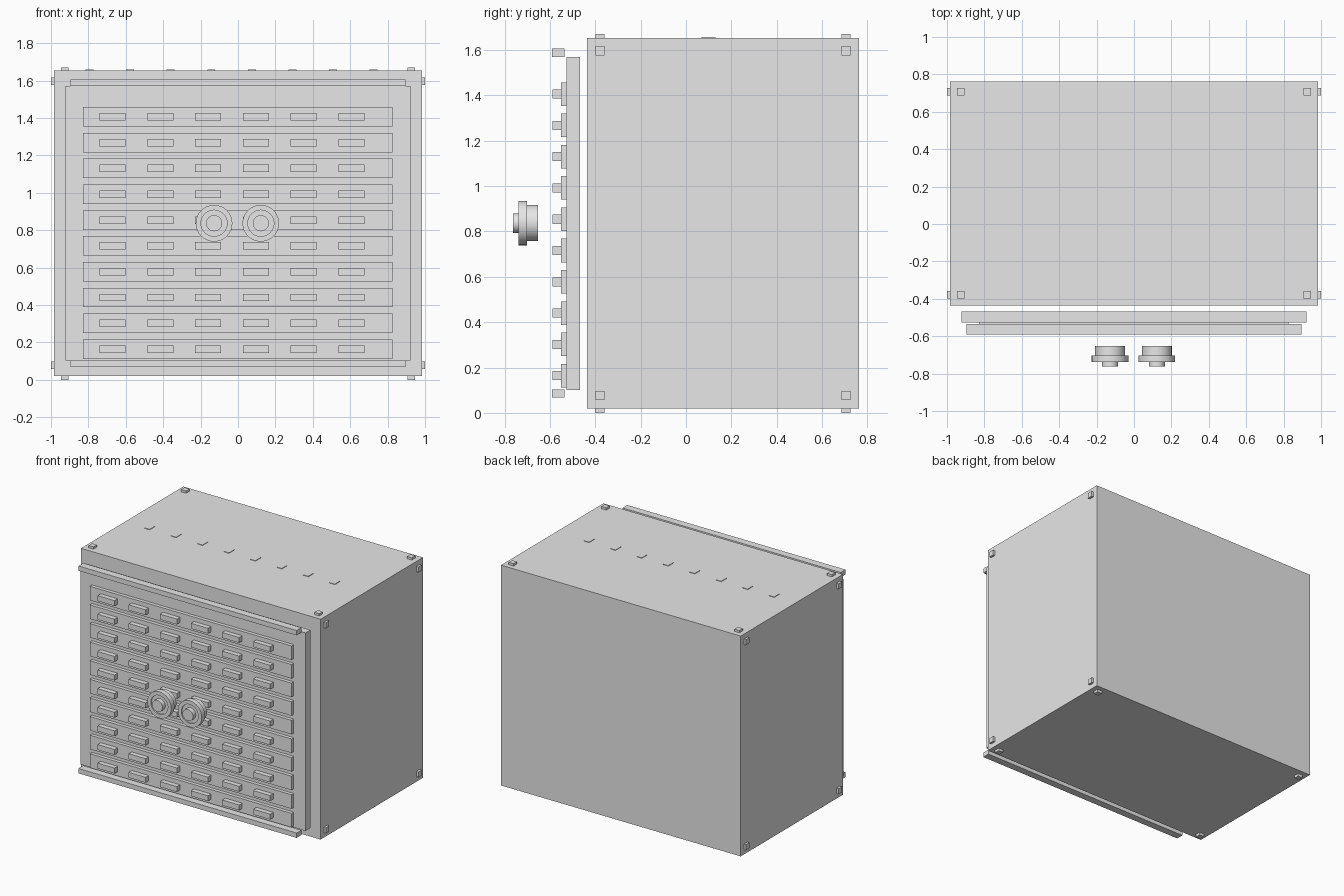
import bpy
import bmesh
import math
from mathutils import Matrix, Vector

cube = bpy.data.objects.get("Cube")
if cube:
    bpy.data.objects.remove(cube, do_unlink=True)

GREY = (0.8, 0.8, 0.8, 1.0)
grey = bpy.data.materials.new("plain grey")
grey.use_nodes = True
grey.diffuse_color = GREY
grey.node_tree.nodes["Principled BSDF"].inputs["Base Color"].default_value = GREY


def finish(name, bm):
    mesh = bpy.data.meshes.new(name)
    bm.to_mesh(mesh)
    bm.free()
    mesh.materials.append(grey)
    obj = bpy.data.objects.new(name, mesh)
    bpy.context.collection.objects.link(obj)
    return obj


def boxes(name, size, centres):
    """One object holding equal boxes at the given centres."""
    bm = bmesh.new()
    for c in centres:
        place = Matrix.Translation(Vector(c)) @ Matrix.Diagonal((*size, 1))
        bmesh.ops.create_cube(bm, size=1, matrix=place)
    return finish(name, bm)


def knob(name, x, z, profile, sides=32):
    """Turned part: (radius, y) profile spun about the y axis."""
    bm = bmesh.new()
    verts = [bm.verts.new((r, y, 0)) for r, y in profile]
    edges = [bm.edges.new(pair) for pair in zip(verts, verts[1:])]
    bmesh.ops.spin(bm, geom=verts + edges, cent=(0, 0, 0), axis=(0, 1, 0),
                   angle=math.tau, steps=sides, use_duplicate=False)
    bmesh.ops.remove_doubles(bm, verts=bm.verts, dist=0.0005)
    bmesh.ops.recalc_face_normals(bm, faces=bm.faces)
    obj = finish(name, bm)
    obj.location = (x, 0, z)
    bpy.ops.object.select_all(action="DESELECT")
    obj.select_set(True)
    bpy.context.view_layer.objects.active = obj
    bpy.ops.object.shade_smooth_by_angle(angle=math.radians(30))


# Cabinet body
BOTTOM, TOP, HALF_W = 0.02, 1.654, 0.983
FRONT, BACK = -0.436, 0.763
boxes("cabinet_body", (2 * HALF_W, BACK - FRONT, TOP - BOTTOM),
      [(0, (FRONT + BACK) / 2, (BOTTOM + TOP) / 2)])

# Corner pads on the sides, top and underside
INSET, PAD, PROUD = 0.057, 0.04, 0.034
pad_y = (FRONT + INSET, BACK - INSET)
pad_z = (BOTTOM + INSET, TOP - INSET)
pad_x = (INSET - HALF_W, HALF_W - INSET)
boxes("side_pads", (PROUD, PAD, PAD),
      [(s * HALF_W, y, z) for s in (-1, 1) for y in pad_y for z in pad_z])
boxes("top_pads", (PAD, PAD, PROUD), [(x, y, TOP) for x in pad_x for y in pad_y])
boxes("foot_pads", (PAD, PAD, 2 * BOTTOM), [(x, y, BOTTOM) for x in pad_x for y in pad_y])

# Row of thin plates on the top
boxes("top_plates", (0.042, 0.062, 0.008),
      [(-0.794 + 0.217 * i, 0.1, TOP) for i in range(8)])

# Floating front panel and its upper and lower rails
boxes("front_panel", (1.844, 0.058, 1.468), [(0, -0.497, 0.836)])
boxes("panel_rails", (1.79, 0.056, 0.036), [(0, -0.563, z) for z in (0.086, 1.588)])

# Slats, each with a row of small blocks
rows = [0.164 + 0.138 * i for i in range(10)]
columns = [-0.671 + 0.2555 * i for i in range(6)]
boxes("slats", (1.655, 0.026, 0.104), [(-0.002, -0.539, z) for z in rows])
boxes("slat_blocks", (0.139, 0.036, 0.04),
      [(x, -0.57, z) for z in rows for x in columns])

# Pair of floating round knobs: barrel, flange with shallow recess, hub
profile = [(0, -0.653), (0.08, -0.653), (0.08, -0.702), (0.098, -0.702),
           (0.098, -0.739), (0.07, -0.739), (0.07, -0.73), (0.043, -0.73),
           (0.043, -0.763), (0, -0.763)]
knob("right_knob", -0.128, 0.837, profile)
knob("left_knob", 0.122, 0.837, profile)
